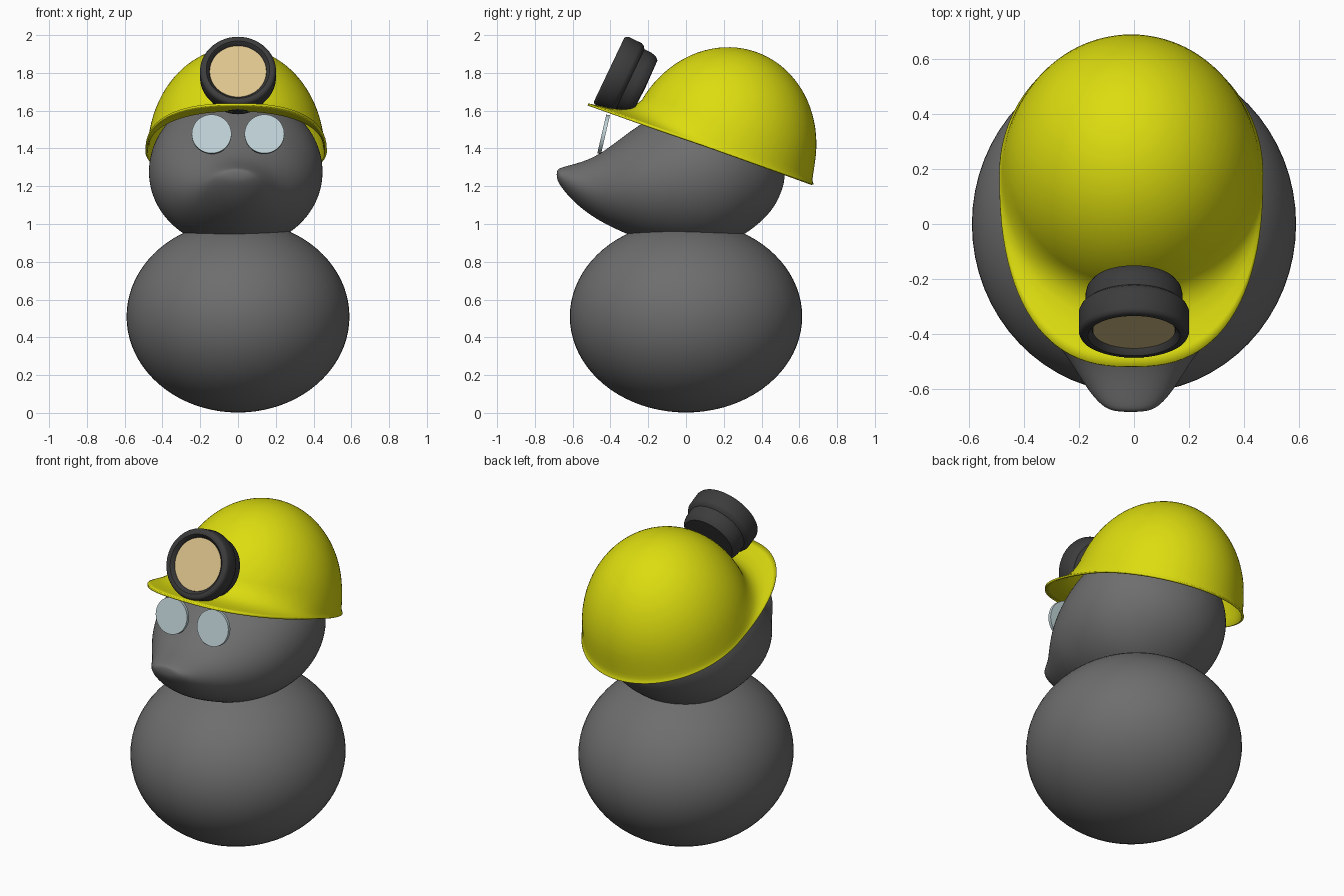
import bpy, bmesh, math
from mathutils import Vector

if "Cube" in bpy.data.objects:
    bpy.data.objects.remove(bpy.data.objects["Cube"])

TAU = 2 * math.pi


def material(name, r, g, b):
    m = bpy.data.materials.new(name)
    m.diffuse_color = (r, g, b, 1)
    m.use_nodes = True
    m.node_tree.nodes["Principled BSDF"].inputs["Base Color"].default_value = m.diffuse_color
    return m


grey = material("fur grey", 0.155, 0.155, 0.155)
yellow = material("helmet yellow", 0.72, 0.72, 0.005)
dark = material("lamp dark", 0.045, 0.045, 0.045)
cream = material("lamp cream", 0.73, 0.56, 0.27)
glass = material("pale glass", 0.53, 0.65, 0.68)


def loft(name, rings, mat, cap_start=True, cap_end=True, loc=(0, 0, 0), tilt=0, angle=40):
    """Skin a list of closed rings into one smooth object."""
    bm = bmesh.new()
    rows = [[bm.verts.new(p) for p in ring] for ring in rings]
    n = len(rows[0])
    for a, b in zip(rows, rows[1:]):
        for i in range(n):
            j = (i + 1) % n
            bm.faces.new((a[i], a[j], b[j], b[i]))
    for row, cap in ((rows[0], cap_start), (rows[-1], cap_end)):
        if cap:
            bm.faces.new(row)
    bmesh.ops.recalc_face_normals(bm, faces=bm.faces[:])
    mesh = bpy.data.meshes.new(name)
    bm.to_mesh(mesh)
    bm.free()
    ob = bpy.data.objects.new(name, mesh)
    bpy.context.collection.objects.link(ob)
    ob.location = loc
    ob.rotation_euler.x = math.radians(tilt)
    mesh.materials.append(mat)
    bpy.ops.object.select_all(action='DESELECT')
    bpy.context.view_layer.objects.active = ob
    ob.select_set(True)
    bpy.ops.object.shade_smooth_by_angle(angle=math.radians(angle))
    return ob


def revolve(name, profile, mat, loc, tilt, n=64):
    """Turn (radius, height) points around the local z axis."""
    rings = [[(r * math.cos(TAU * i / n), r * math.sin(TAU * i / n), z) for i in range(n)]
             for r, z in profile]
    return loft(name, rings, mat, loc=loc, tilt=tilt)


# Body: one egg-shaped ellipsoid
bpy.ops.mesh.primitive_uv_sphere_add(segments=64, ring_count=40, radius=1, location=(0, 0, 0.51))
body = bpy.context.object
body.name = "body"
body.scale = (0.59, 0.615, 0.508)
body.data.materials.append(grey)
bpy.ops.object.shade_smooth()

# Head with pointed snout: (y, half width, bottom z, top z)
sections = [
    (-0.685, 0.055, 1.240, 1.287), (-0.665, 0.105, 1.200, 1.298), (-0.60, 0.160, 1.120, 1.315),
    (-0.50, 0.220, 1.040, 1.345), (-0.40, 0.295, 0.985, 1.410), (-0.30, 0.365, 0.940, 1.490),
    (-0.20, 0.415, 0.900, 1.555), (-0.10, 0.445, 0.880, 1.620), (0.00, 0.462, 0.865, 1.670),
    (0.10, 0.464, 0.865, 1.700), (0.20, 0.448, 0.885, 1.700), (0.30, 0.405, 0.935, 1.660),
    (0.40, 0.325, 1.010, 1.580), (0.47, 0.230, 1.090, 1.480), (0.51, 0.120, 1.180, 1.370),
    (0.523, 0.040, 1.240, 1.310),
]
head_rings = []
for y, w, z0, z1 in sections:
    head_rings.append([(w * math.cos(TAU * i / 32), y,
                        (z0 + z1) / 2 + (z1 - z0) / 2 * math.sin(TAU * i / 32))
                       for i in range(32)])
head = loft("head", head_rings, grey, loc=(-0.012, 0, 0), angle=180)
head.modifiers.new("smooth", 'SUBSURF').levels = 2
head.modifiers["smooth"].render_levels = 2

# Helmet: dome flowing into a brim that reaches forward, tilted back
N = 96


def brim_point(t):
    c, s = math.cos(t), math.sin(t)
    if s > 0:
        return Vector((0.475 * c, 0.09 + 0.515 * s, 0))
    e = 2 / 2.5
    return Vector((math.copysign(0.475 * abs(c) ** e, c), 0.09 - 0.748 * abs(s) ** e, 0))


def dome_point(t, lat):
    k = math.cos(lat)
    return Vector((0.462 * k * math.cos(t), 0.09 + 0.492 * k * math.sin(t), 0.555 * math.sin(lat)))


helmet_rings = []
for blend, lat in ((1, 0), (0.85, 0.008), (0.6, 0.022), (0.36, 0.045), (0.18, 0.085), (0.07, 0.14)):
    ring = []
    for i in range(N):
        t = TAU * i / N
        d = dome_point(t, lat)
        p = d.lerp(brim_point(t), blend)
        p.z = d.z
        ring.append(p)
    helmet_rings.append(ring)
for k in range(1, 22):
    lat = 0.14 + (math.pi / 2 - 0.15) * k / 21
    helmet_rings.append([dome_point(TAU * i / N, lat) for i in range(N)])
helmet = loft("helmet", helmet_rings, yellow, cap_start=False,
              loc=(-0.01, 0.1, 1.412), tilt=-19.65, angle=60)
shell = helmet.modifiers.new("thickness", 'SOLIDIFY')
shell.thickness = 0.012
shell.offset = 0

# Head lamp: turned housing with a recessed lens
lamp_at, lamp_tilt = (0, -0.407, 1.817), 64.5
revolve("lamp_housing", [
    (0.01, -0.03), (0.15, -0.03), (0.152, -0.018), (0.168, 0), (0.185, 0), (0.196, -0.006),
    (0.201, -0.018), (0.201, -0.095), (0.194, -0.11), (0.178, -0.122), (0.177, -0.165),
    (0.171, -0.19), (0.155, -0.21), (0.01, -0.214)], dark, lamp_at, lamp_tilt)
revolve("lamp_lens", [(0.15, -0.029), (0.15, -0.021)], cream, lamp_at, lamp_tilt)

# Spectacle lenses: two thin round discs resting on the snout
for side, x in (("left", -0.14), ("right", 0.14)):
    revolve("spectacle_lens_" + side, [(0.105, -0.01), (0.105, 0.01)], glass,
            (x, -0.436, 1.475), 77)
